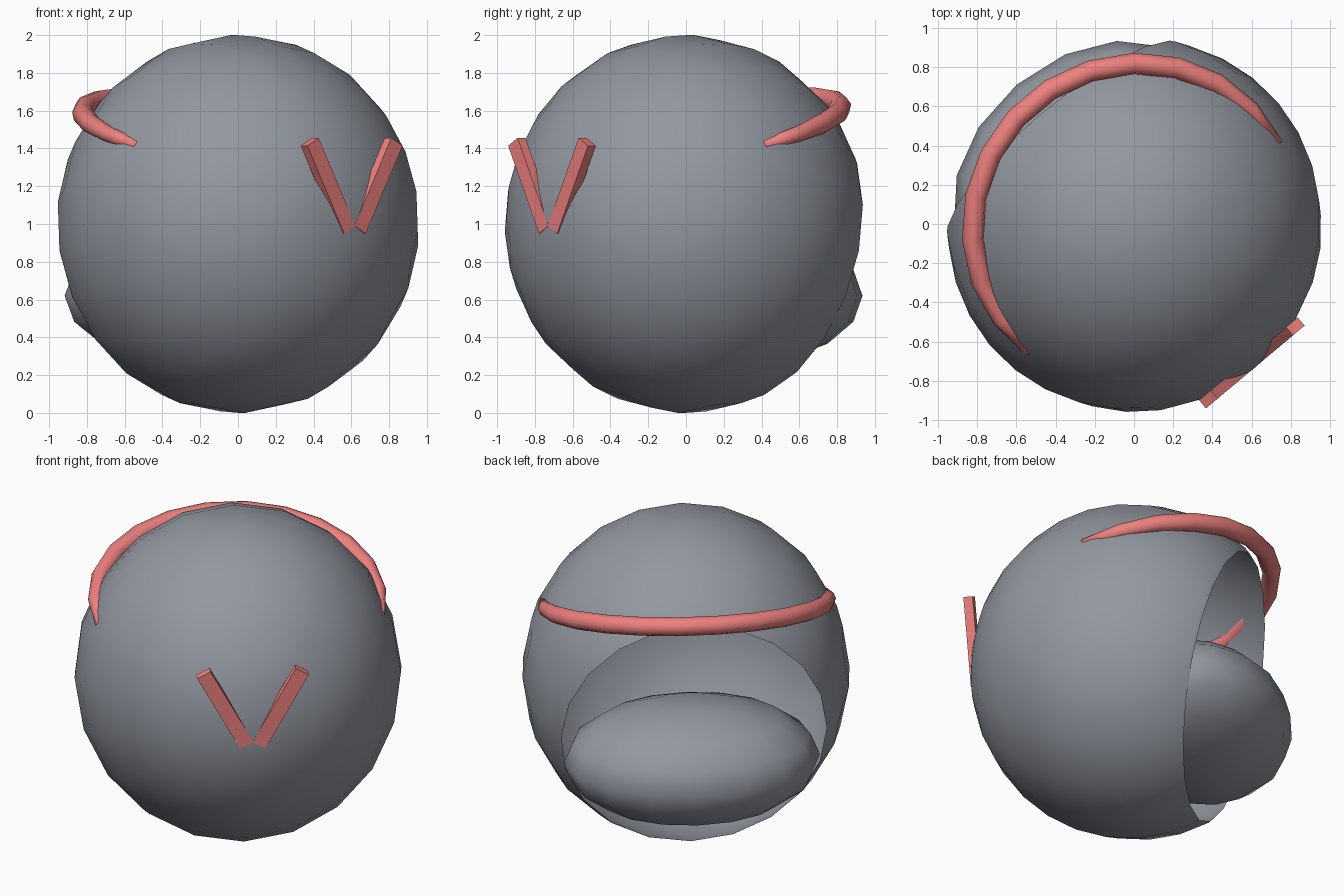
import bpy, bmesh
from math import radians, sin, cos, pi
from mathutils import Matrix, Vector

if "Cube" in bpy.data.objects:
    bpy.data.objects.remove(bpy.data.objects["Cube"])

# Local frame: x = width, y = towards the opening, z = up; whole model turned 40 degrees
TURN = Matrix.Rotation(radians(40), 4, 'Z')
MID = Vector((0, 0, 1))


def material(name, color):
    m = bpy.data.materials.new(name)
    m.diffuse_color = (*color, 1)
    m.use_nodes = True
    m.node_tree.nodes["Principled BSDF"].inputs["Base Color"].default_value = m.diffuse_color
    return m


red = material("red", (0.85, 0.22, 0.21))
slate = material("slate", (0.29, 0.31, 0.35))


def finish(bm, name, mat, smooth=True):
    bmesh.ops.transform(bm, matrix=TURN, verts=bm.verts)
    me = bpy.data.meshes.new(name)
    bm.to_mesh(me)
    bm.free()
    for p in me.polygons:
        p.use_smooth = smooth
    me.materials.append(mat)
    ob = bpy.data.objects.new(name, me)
    bpy.context.collection.objects.link(ob)
    return ob


# Open round shell, its pole pointing out of the tilted opening
bm = bmesh.new()
bmesh.ops.create_uvsphere(bm, u_segments=20, v_segments=16, radius=1)
bmesh.ops.transform(bm, verts=bm.verts, matrix=Matrix.Translation(MID)
                    @ Matrix.Diagonal((0.962, 0.96, 1.003, 1))
                    @ Matrix.Rotation(radians(-104), 4, 'X'))
bmesh.ops.bisect_plane(bm, geom=bm.verts[:] + bm.edges[:] + bm.faces[:],
                       plane_co=MID + Vector((0, 0.575, 0)),
                       plane_no=Vector((0, 1, -0.255)).normalized(), clear_outer=True)
finish(bm, "shell", slate)

# Flattened cushion sitting in the opening
bm = bmesh.new()
bmesh.ops.create_uvsphere(bm, u_segments=16, v_segments=8, radius=1)
bmesh.ops.transform(bm, verts=bm.verts, matrix=Matrix.Translation((0, 0.39, 0.62))
                    @ Matrix.Diagonal((0.755, 0.54, 0.36, 1)))
finish(bm, "cushion", slate)

# Tilted tube band above the opening, thinner towards its ends
bm = bmesh.new()
STEPS, SIDES = 13, 8
TAPER = (0.032, 0.044, 0.053)
tilt = Matrix.Translation((0, 0, 1.455)) @ Matrix.Rotation(radians(15), 4, 'X')
rings = []
for i in range(STEPS + 1):
    a = radians(-11 + 202 * i / STEPS)
    end = min(i, STEPS - i)
    thick = TAPER[end] if end < len(TAPER) else 0.056
    ring = []
    for j in range(SIDES):
        t = 2 * pi * j / SIDES
        r = 0.836 + thick * cos(t)
        ring.append(bm.verts.new(tilt @ Vector((r * cos(a), r * sin(a), thick * sin(t)))))
    rings.append(ring)
for r0, r1 in zip(rings, rings[1:]):
    for j in range(SIDES):
        k = (j + 1) % SIDES
        bm.faces.new((r0[j], r1[j], r1[k], r0[k]))
bm.faces.new(rings[0])
bm.faces.new(rings[-1][::-1])
bmesh.ops.recalc_face_normals(bm, faces=bm.faces)
finish(bm, "band", red)

# Two slanted bars on the closed side
for side, name in ((-1, "left_bar"), (1, "right_bar")):
    low = Vector((0.005 + side * 0.036, -0.93, 0.97))
    high = Vector((0.005 + side * 0.29, -0.93, 1.435))
    axis = high - low
    bm = bmesh.new()
    bmesh.ops.create_cube(bm, size=1)
    bmesh.ops.transform(bm, verts=bm.verts, matrix=Matrix.Translation((low + high) / 2)
                        @ Vector((0, 0, 1)).rotation_difference(axis).to_matrix().to_4x4()
                        @ Matrix.Diagonal((0.088, 0.055, axis.length, 1)))
    finish(bm, name, red, smooth=False)
